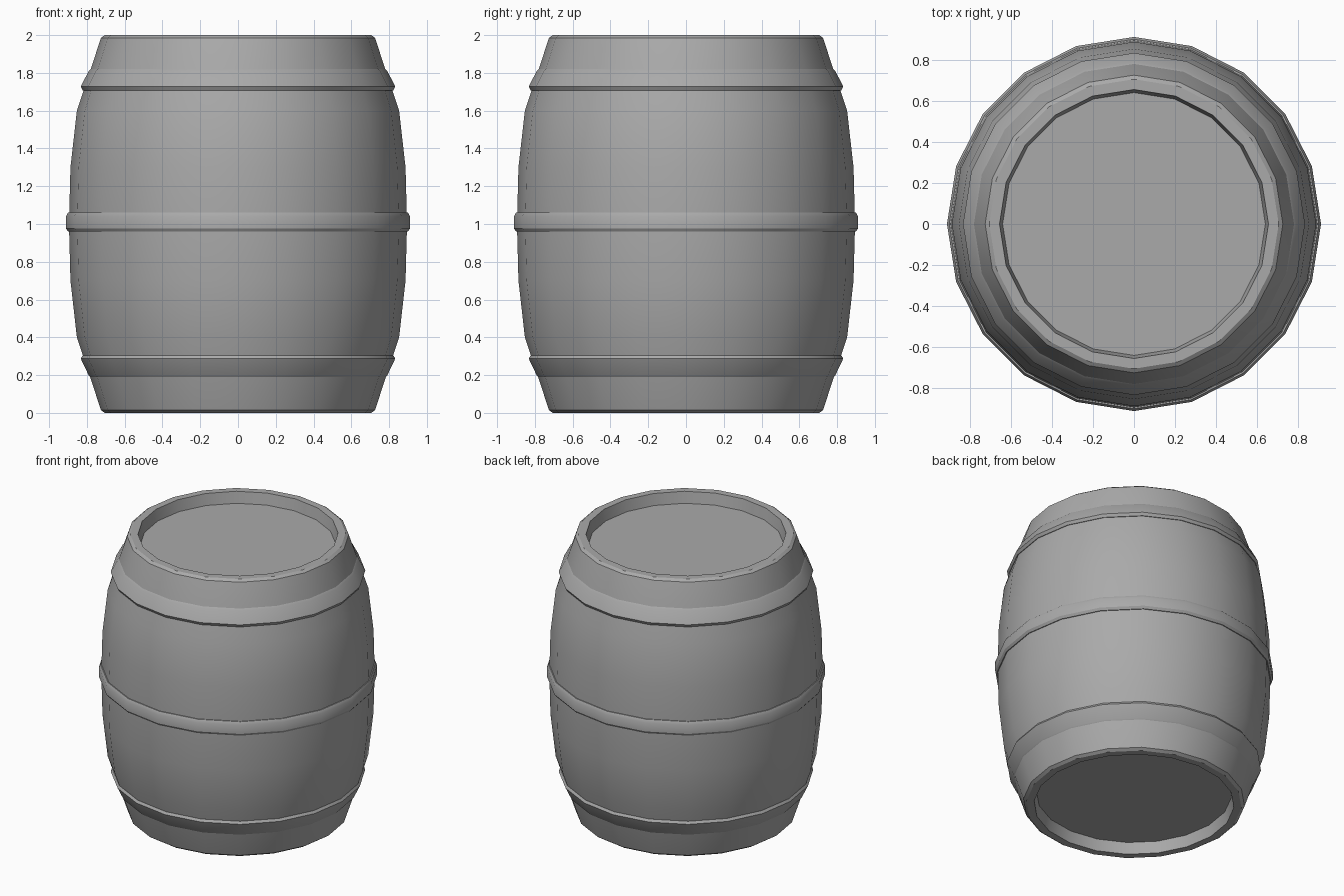
import bpy, bmesh
from math import sin, cos, tau, radians

SIDES = 20

cube = bpy.data.objects.get("Cube")
if cube:
    bpy.data.objects.remove(cube, do_unlink=True)

grey = bpy.data.materials.new("mid_grey")
grey.use_nodes = True
colour = (0.4, 0.4, 0.4, 1)
grey.diffuse_color = colour
grey.node_tree.nodes["Principled BSDF"].inputs["Base Color"].default_value = colour


def lathe(name, profile, closed):
    """Turn (radius, height) points about z; closed makes a ring, else both ends are capped."""
    bm = bmesh.new()
    rings = [[bm.verts.new((r * cos(tau * i / SIDES), r * sin(tau * i / SIDES), z))
              for i in range(SIDES)] for r, z in profile]
    pairs = list(zip(rings, rings[1:]))
    if closed:
        pairs.append((rings[-1], rings[0]))
    else:
        bm.faces.new(rings[0])
        bm.faces.new(rings[-1])
    for low, high in pairs:
        for i in range(SIDES):
            j = (i + 1) % SIDES
            bm.faces.new((low[i], low[j], high[j], high[i]))
    bmesh.ops.recalc_face_normals(bm, faces=bm.faces)
    mesh = bpy.data.meshes.new(name)
    bm.to_mesh(mesh)
    bm.free()
    mesh.materials.append(grey)
    obj = bpy.data.objects.new(name, mesh)
    bpy.context.collection.objects.link(obj)
    bpy.ops.object.select_all(action="DESELECT")
    obj.select_set(True)
    bpy.context.view_layer.objects.active = obj
    bpy.ops.object.shade_smooth_by_angle(angle=radians(30))
    return obj


# Bulging body with recessed ends: lower half, mirrored about mid height
lower = [(0.64, 0.08), (0.655, 0), (0.705, 0), (0.725, 0.014),
         (0.853, 0.4), (0.887, 0.7)]
upper = [(r, 2 - z) for r, z in reversed(lower)]
lathe("barrel_body", lower + [(0.895, 1)] + upper, closed=False)

# Hoops: bevelled rings whose inner edge is sunk into the body
lathe("bottom_hoop", [(0.75, 0.19), (0.783, 0.19), (0.79, 0.198),
                      (0.833, 0.288), (0.822, 0.305), (0.75, 0.305)], closed=True)
lathe("middle_hoop", [(0.86, 0.96), (0.9, 0.96), (0.911, 0.977),
                      (0.911, 1.04), (0.9, 1.06), (0.86, 1.06)], closed=True)
lathe("top_hoop", [(0.75, 1.708), (0.822, 1.708), (0.833, 1.728),
                   (0.79, 1.81), (0.779, 1.822), (0.74, 1.822)], closed=True)
